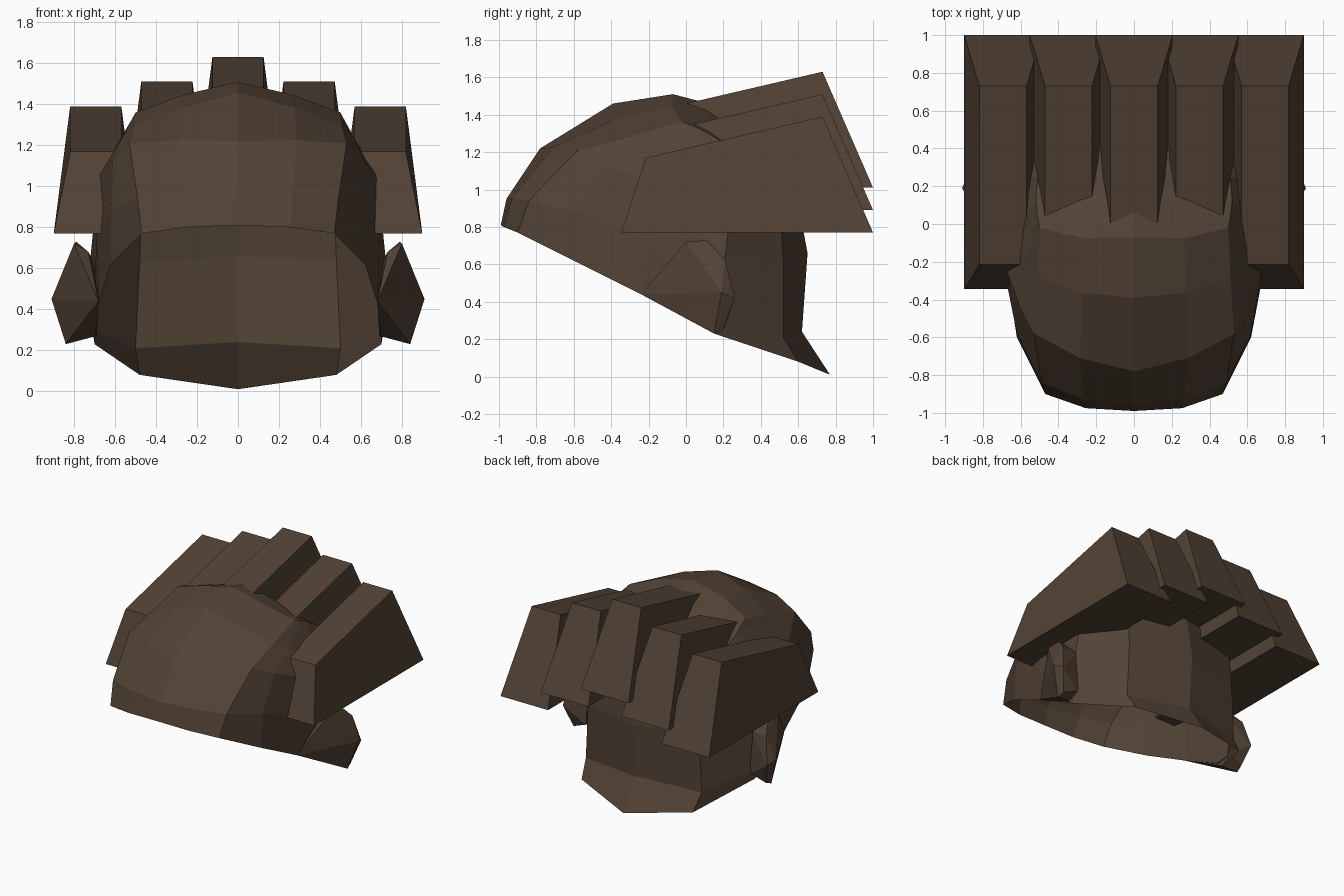
import bpy, bmesh

if "Cube" in bpy.data.objects:
    bpy.data.objects.remove(bpy.data.objects["Cube"])

mat = bpy.data.materials.new("dark_brown")
mat.diffuse_color = (0.085, 0.055, 0.036, 1)
mat.use_nodes = True
mat.node_tree.nodes["Principled BSDF"].inputs["Base Color"].default_value = mat.diffuse_color


def finish(name, bm):
    bmesh.ops.remove_doubles(bm, verts=bm.verts, dist=0.0005)
    bmesh.ops.recalc_face_normals(bm, faces=bm.faces)
    mesh = bpy.data.meshes.new(name)
    bm.to_mesh(mesh)
    bm.free()
    mesh.materials.append(mat)
    obj = bpy.data.objects.new(name, mesh)
    bpy.context.collection.objects.link(obj)
    return obj


# Helmet shell: half rings from front centre round the side to back centre
rings = [
    [(0, -.99, .81), (.47, -.90, .77), (.62, -.60, .62), (.68, -.22, .43),
     (.70, .15, .23), (.48, .60, .08), (0, .77, .01)],
    [(0, -.96, .95), (.49, -.84, .94), (.62, -.58, .88), (.69, -.23, .74),
     (.71, .20, .30), (.50, .52, .21), (0, .62, .24)],
    [(0, -.78, 1.22), (.53, -.58, 1.21), (.61, -.42, 1.13), (.68, -.23, 1.05),
     (.72, .21, .65), (.48, .52, .63), (0, .65, .66)],
    [(0, -.39, 1.46), (.51, -.28, 1.29), (.57, -.18, 1.23), (.64, -.05, 1.12),
     (.68, .25, .98), (.47, .50, .95), (0, .59, .98)],
    [(0, -.07, 1.51), (.50, -.02, 1.36), (.51, .04, 1.34), (.52, .12, 1.30),
     (.51, .25, 1.22), (.38, .40, 1.18), (0, .42, 1.24)],
]
bm = bmesh.new()
loops = []
for half in rings:
    a, b = half[0], half[1]
    brow = ((a[0] + b[0]) / 2 + .02, (a[1] + b[1]) / 2 - .03, (a[2] + b[2]) / 2 + .01)
    half = [a, brow] + half[1:]
    full = half + [(-x, y, z) for x, y, z in half[-2:0:-1]]
    loops.append([bm.verts.new(p) for p in full])
n = len(loops[0])
for low, high in zip(loops, loops[1:]):
    for i in range(n):
        j = (i + 1) % n
        bm.faces.new((low[i], low[j], high[j], high[i]))
crown = bm.verts.new((0, .12, 1.46))
for i in range(n):
    bm.faces.new((loops[-1][i], loops[-1][(i + 1) % n], crown))
finish("helmet_shell", bm)

# Five tapered crest slabs, stepping up to the middle; profile is (y, z, half width)
profile = [(-.345, .77, .205), (-.215, 1.17, .125), (.73, 1.39, .125), (1.0, .77, .205)]
for k in range(-2, 3):
    cx, lift = k * .347, (2 - abs(k)) * .12
    bm = bmesh.new()
    left = [bm.verts.new((cx - w, y, z + lift)) for y, z, w in profile]
    right = [bm.verts.new((cx + w, y, z + lift)) for y, z, w in profile]
    bm.faces.new(left)
    bm.faces.new(right)
    for i in range(4):
        j = (i + 1) % 4
        bm.faces.new((left[i], left[j], right[j], right[i]))
    finish("crest_slab", bm)

# Faceted ear guards flaring outward to the rear
ear = [(.68, -.24, .44), (.73, 0, .68), (.80, 0, .72), (.79, .11, .73),
       (.84, .21, .62), (.91, .19, .45), (.88, .26, .42), (.84, .15, .23),
       (.83, .20, .25), (.71, .22, .30), (.70, .20, .62), (.69, .10, .27)]
for side in (1, -1):
    bm = bmesh.new()
    pts = [bm.verts.new((side * x, y, z)) for x, y, z in ear]
    hull = bmesh.ops.convex_hull(bm, input=pts)
    bmesh.ops.delete(bm, geom=[v for v in bm.verts if not v.link_faces], context='VERTS')
    finish("ear_guard", bm)
